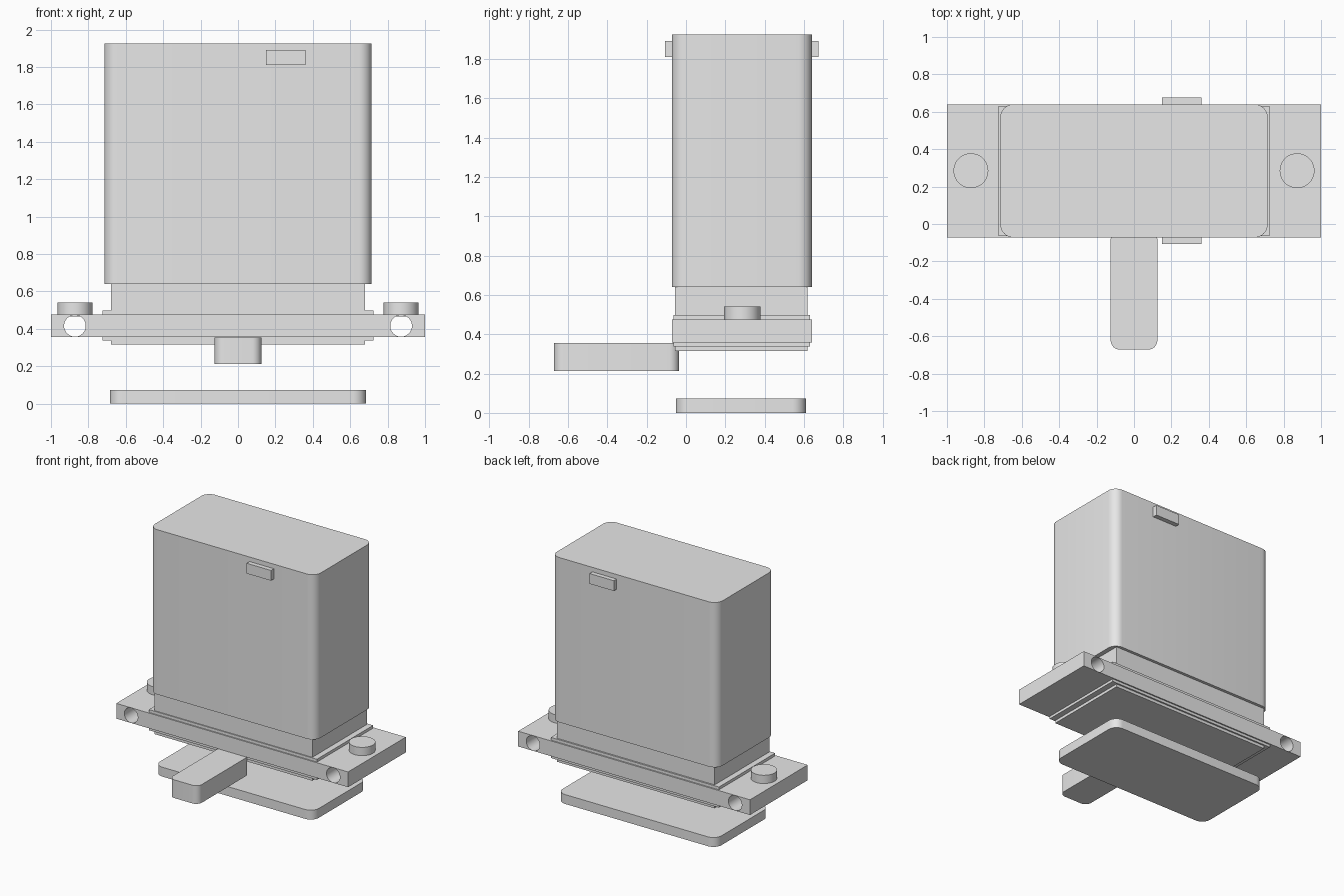
import bpy
import bmesh
from math import radians
from mathutils import Matrix, Vector

if "Cube" in bpy.data.objects:
    bpy.data.objects.remove(bpy.data.objects["Cube"], do_unlink=True)

grey = bpy.data.materials.new("light_grey")
grey.use_nodes = True
grey.diffuse_color = (0.8, 0.8, 0.8, 1)
grey.node_tree.nodes["Principled BSDF"].inputs["Base Color"].default_value = (0.8, 0.8, 0.8, 1)


def finish(name, bm):
    mesh = bpy.data.meshes.new(name)
    bm.to_mesh(mesh)
    bm.free()
    mesh.materials.append(grey)
    obj = bpy.data.objects.new(name, mesh)
    bpy.context.collection.objects.link(obj)
    return obj


def select(obj):
    bpy.ops.object.select_all(action='DESELECT')
    obj.select_set(True)
    bpy.context.view_layer.objects.active = obj


def smooth(obj):
    select(obj)
    bpy.ops.object.shade_smooth_by_angle(angle=radians(30))


def block(name, x, y, z, radius=0):
    """Box between ranges, with optional rounded upright edges."""
    low, high = (Vector(p) for p in zip(x, y, z))
    bm = bmesh.new()
    bmesh.ops.create_cube(bm, size=1, matrix=Matrix.Translation((low + high) / 2)
                          @ Matrix.Diagonal((*(high - low), 1)))
    if radius:
        upright = [e for e in bm.edges
                   if abs(e.verts[0].co.z - e.verts[1].co.z) > 0.01]
        bmesh.ops.bevel(bm, geom=upright, offset=radius, segments=8,
                        profile=0.5, affect='EDGES')
    obj = finish(name, bm)
    if radius:
        smooth(obj)
    return obj


def cylinder(name, center, radius, depth, tilt=0):
    bm = bmesh.new()
    bmesh.ops.create_cone(bm, cap_ends=True, segments=48, radius1=radius,
                          radius2=radius, depth=depth,
                          matrix=Matrix.Translation(center) @ Matrix.Rotation(tilt, 4, 'X'))
    obj = finish(name, bm)
    smooth(obj)
    return obj


# Tall housing and the stepped neck below it
block("housing", (-0.715, 0.715), (-0.072, 0.64), (0.64, 1.925), 0.07)
block("neck", (-0.68, 0.68), (-0.055, 0.618), (0.315, 0.645))
block("neck_collar", (-0.725, 0.725), (-0.063, 0.63), (0.337, 0.498))

# Mounting bar with a cross hole and a round button at each end
bar = block("mounting_bar", (-1, 1), (-0.072, 0.64), (0.357, 0.476))
for side, x in (("right", -0.872), ("left", 0.872)):
    cutter = cylinder("hole_cutter", (x, 0.284, 0.416), 0.058, 2, radians(90))
    cutter.hide_render = True
    cut = bar.modifiers.new("hole", 'BOOLEAN')
    cut.operation = 'DIFFERENCE'
    cut.solver = 'EXACT'
    cut.object = cutter
    select(bar)
    bpy.ops.object.modifier_apply(modifier=cut.name)
    bpy.data.objects.remove(cutter, do_unlink=True)
    cylinder(side + "_button", (x, 0.285, 0.503), 0.093, 0.075)
smooth(bar)

# Small tabs near the top of the front and back
block("front_tab", (0.15, 0.36), (-0.108, -0.06), (1.81, 1.89))
block("back_tab", (0.15, 0.36), (0.63, 0.675), (1.81, 1.89))

# Projecting handle and separate base plate
block("handle", (-0.125, 0.125), (-0.672, -0.035), (0.213, 0.355), 0.05)
block("base_plate", (-0.685, 0.685), (-0.052, 0.61), (0, 0.073), 0.07)
